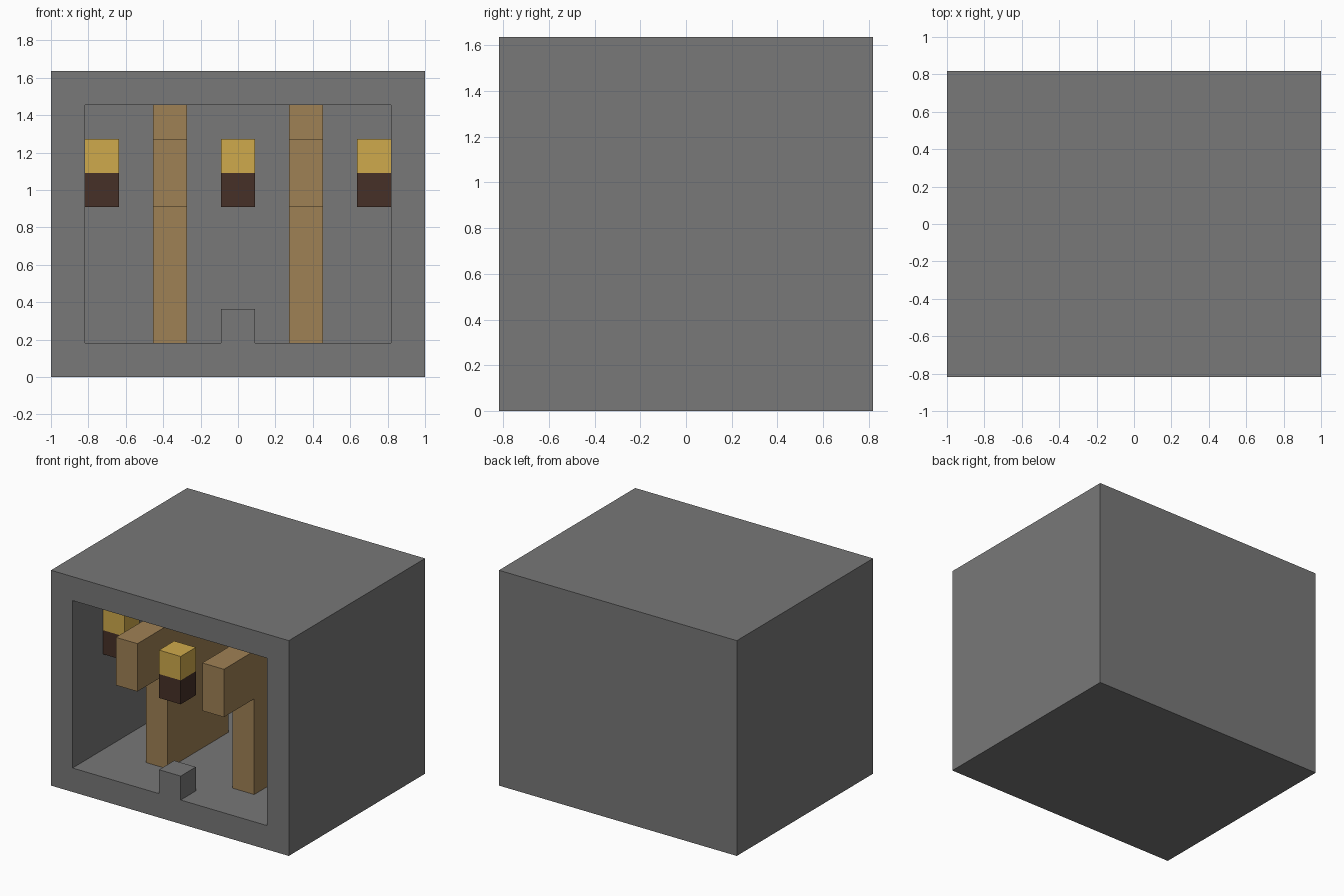
import bpy
import bmesh
from mathutils import Vector

if "Cube" in bpy.data.objects:
    bpy.data.objects.remove(bpy.data.objects["Cube"], do_unlink=True)

U = 2 / 11                      # one block
WIDE, DEEP, HIGH = 11, 9, 9     # room size in blocks


def material(name, r, g, b):
    mat = bpy.data.materials.new(name)
    mat.use_nodes = True
    mat.diffuse_color = (r, g, b, 1)
    bsdf = mat.node_tree.nodes["Principled BSDF"]
    bsdf.inputs["Base Color"].default_value = (r, g, b, 1)
    bsdf.inputs["Roughness"].default_value = 0.9
    return mat


stone = material("grey stone", 0.188, 0.188, 0.188)
wood = material("light wood", 0.347, 0.220, 0.091)
charred = material("dark wood", 0.061, 0.030, 0.020)
flame = material("yellow flame", 0.624, 0.402, 0.072)


def block_mesh(lo, hi):
    """Box between two block corners, counted from the front, x=0 left edge."""
    bm = bmesh.new()
    bmesh.ops.create_cube(bm, size=1)
    for v in bm.verts:
        p = [lo[i] if v.co[i] < 0 else hi[i] for i in range(3)]
        v.co = Vector((p[0] - WIDE / 2, p[1] - DEEP / 2, p[2])) * U
    return bm


def finish(bm, name, mat):
    bmesh.ops.recalc_face_normals(bm, faces=bm.faces)
    mesh = bpy.data.meshes.new(name)
    bm.to_mesh(mesh)
    bm.free()
    mesh.materials.append(mat)
    obj = bpy.data.objects.new(name, mesh)
    bpy.context.collection.objects.link(obj)
    return obj


def block(name, mat, lo, hi):
    return finish(block_mesh(lo, hi), name, mat)


# Room shell: inset the front face, then push it in to the back wall
bm = block_mesh((0, 0, 0), (WIDE, DEEP, HIGH))
front = min(bm.faces, key=lambda f: f.calc_center_median().y)
bmesh.ops.inset_region(bm, faces=[front], thickness=U, use_even_offset=True)
pushed = bmesh.ops.extrude_face_region(bm, geom=[front])["geom"]
if front.is_valid:
    bmesh.ops.delete(bm, geom=[front], context="FACES_ONLY")
verts = [v for v in pushed if isinstance(v, bmesh.types.BMVert)]
bmesh.ops.translate(bm, verts=verts, vec=(0, (DEEP - 1) * U, 0))
finish(bm, "room_shell", stone)

# Door step
block("door_step", stone, (5, 0, 1), (6, 1, 2))

# Partition walls with a beam reaching out to the opening
for side, x in (("right", 3), ("left", 7)):
    block(side + "_partition", wood, (x, 2, 1), (x + 1, 6, 8))
    block(side + "_beam", wood, (x, 0, 5), (x + 1, 2, 7))

# Torches
for side, x, y in (("right", 1, 2), ("middle", 5, 0), ("left", 9, 2)):
    block(side + "_torch_handle", charred, (x, y, 5), (x + 1, y + 1, 6))
    block(side + "_torch_flame", flame, (x, y, 6), (x + 1, y + 1, 7))
